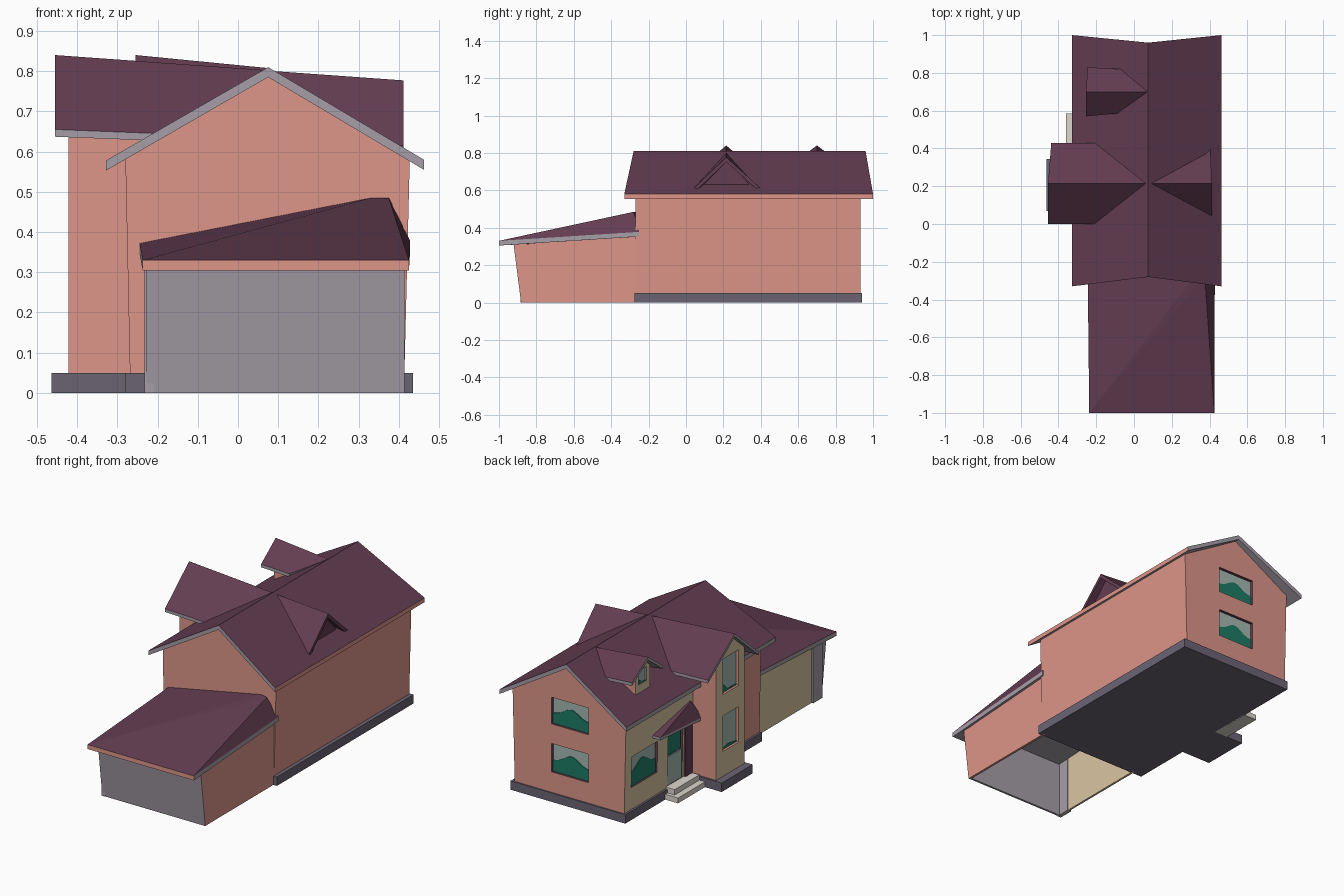
import bpy, bmesh, math

if "Cube" in bpy.data.objects:
    bpy.data.objects.remove(bpy.data.objects["Cube"])

# ---- materials (sRGB converted to linear) ----
COLS = {"salmon wall": (221, 149, 137), "tan wall": (219, 197, 163), "maroon roof": (99, 61, 81),
        "grey trim": (166, 158, 167), "plinth grey": (107, 100, 116), "leaf green": (30, 124, 102),
        "glass": (164, 184, 178), "step white": (220, 214, 206)}
MATS = []
for nm, c in COLS.items():
    m = bpy.data.materials.new(nm)
    m.diffuse_color = [((v / 255 + 0.055) / 1.055) ** 2.4 for v in c] + [1]
    m.use_nodes = True
    m.node_tree.nodes["Principled BSDF"].inputs["Base Color"].default_value = m.diffuse_color
    MATS.append(m)
SALMON, TAN, ROOF, TRIM, PLINTH, GREEN, GLASS, STEP = range(8)


def finish(name, bm, mat):
    """Make an object; mat is an index or a rule (normal, centre) -> index."""
    bmesh.ops.recalc_face_normals(bm, faces=bm.faces)
    for f in bm.faces:
        f.normal_update()
        f.material_index = mat(f.normal, f.calc_center_median()) if callable(mat) else mat
    me = bpy.data.meshes.new(name)
    bm.to_mesh(me)
    bm.free()
    for m in MATS:
        me.materials.append(m)
    ob = bpy.data.objects.new(name, me)
    bpy.context.collection.objects.link(ob)
    return ob


def loft(name, sections, mat):
    """Skin a list of matching closed profiles and cap both ends."""
    bm = bmesh.new()
    rings = [[bm.verts.new(p) for p in s] for s in sections]
    n = len(rings[0])
    for a, b in zip(rings, rings[1:]):
        for i in range(n):
            j = (i + 1) % n
            bm.faces.new((a[i], a[j], b[j], b[i]))
    bm.faces.new(rings[0])
    bm.faces.new(rings[-1])
    return finish(name, bm, mat)


def box(name, x0, x1, y0, y1, z0, z1, mat):
    return loft(name, [[(x0, y0, z), (x1, y0, z), (x1, y1, z), (x0, y1, z)] for z in (z0, z1)], mat)


def hull(name, pts, mat):
    bm = bmesh.new()
    for p in pts:
        bm.verts.new(p)
    bmesh.ops.convex_hull(bm, input=bm.verts)
    bmesh.ops.dissolve_limit(bm, angle_limit=0.01, verts=bm.verts, edges=bm.edges)
    return finish(name, bm, mat)


def gable_roof(name, end_a, end_b, t, mat):
    """Chevron slab; each end is (eave, ridge, eave)."""
    def prof(e):
        return list(e) + [(x, y, z - t) for x, y, z in reversed(e)]
    return loft(name, [prof(end_a), prof(end_b)], mat)


def roof_rule(n, c):
    return ROOF if n.z > 0.2 else TRIM


def wall_rule(n, c):
    return TAN if n.x < -0.7 and c.y > 0.1 else SALMON


# ---- main block ----
def main_profile(y):
    return [(-0.268, y, 0.02), (0.413, y, 0.02), (0.427, y, 0.58), (0.075, y, 0.79), (-0.28, y, 0.585)]


main = loft("main_walls", [main_profile(y) for y in (-0.27, 0.2, 0.933)], wall_rule)
box("main_plinth", -0.28, 0.435, -0.275, 0.94, 0, 0.05, PLINTH)
gable_roof("main_roof",
           [(-0.328, -0.33, 0.578), (0.075, -0.28, 0.81), (0.462, -0.33, 0.58)],
           [(-0.328, 1.0, 0.578), (0.075, 0.96, 0.81), (0.462, 1.0, 0.58)], 0.025,
           lambda n, c: SALMON if n.x > 0.9 else roof_rule(n, c))


# ---- left wing with cross gable ----
def wing_profile(x, apex):
    return [(x, 0.08, 0.02), (x, 0.335, 0.02), (x, 0.335, apex - 0.1), (x, 0.215, apex), (x, 0.08, apex - 0.116)]


wing = loft("wing_walls", [wing_profile(-0.422, 0.82), wing_profile(-0.12, 0.79)],
            lambda n, c: TAN if n.x < -0.7 else SALMON)
box("wing_plinth", -0.464, -0.2, 0.07, 0.345, 0, 0.05, PLINTH)
gable_roof("wing_roof",
           [(-0.455, 0.0, 0.655), (-0.455, 0.215, 0.84), (-0.438, 0.43, 0.655)],
           [(-0.2, 0.0, 0.645), (0.075, 0.215, 0.802), (-0.18, 0.43, 0.645)], 0.018, roof_rule)

# ---- right roof gable with recessed face ----
gable_roof("right_gable_roof",
           [(0.412, 0.045, 0.615), (0.412, 0.215, 0.777), (0.405, 0.395, 0.615)],
           [(0.38, 0.055, 0.615), (0.09, 0.215, 0.80), (0.375, 0.385, 0.615)], 0.025, ROOF)
hull("right_gable_face", [(0.375, 0.06, 0.6), (0.375, 0.37, 0.6), (0.375, 0.215, 0.765),
                          (0.3, 0.1, 0.6), (0.3, 0.34, 0.6), (0.3, 0.215, 0.765)], ROOF)


# ---- small left dormer ----
def dormer_profile(x, apex):
    return [(x, 0.635, 0.6), (x, 0.765, 0.6), (x, 0.765, apex - 0.055), (x, 0.7, apex), (x, 0.635, apex - 0.055)]


dormer = loft("dormer_walls", [dormer_profile(-0.22, 0.818), dormer_profile(-0.02, 0.795)],
              lambda n, c: TAN if n.x < -0.7 else SALMON)
gable_roof("dormer_roof",
           [(-0.255, 0.57, 0.742), (-0.255, 0.7, 0.84), (-0.245, 0.83, 0.742)],
           [(-0.09, 0.585, 0.725), (0.072, 0.7, 0.808), (-0.07, 0.82, 0.725)], 0.018, roof_rule)


# ---- garage: open underneath ----
def slant_wall(name, x0, x1, yb, yt, y1, zf, zb, mat):
    return loft(name, [[(x, yb, 0), (x, y1, 0), (x, y1, zb), (x, yt, zf)] for x in (x0, x1)], mat)


slant_wall("garage_front", -0.228, 0.4135, -0.882, -0.922, -0.87, 0.312, 0.312,
           lambda n, c: SALMON if n.x > 0.7 else TRIM)
slant_wall("garage_right_wall", 0.4, 0.413, -0.871, -0.871, -0.26, 0.312, 0.36,
           lambda n, c: TRIM if n.x < -0.7 else SALMON)
slant_wall("garage_left_wall", -0.222, -0.21, -0.86, -0.86, -0.26, 0.315, 0.355, TAN)
box("garage_column", -0.232, -0.209, -0.885, -0.8, 0, 0.315, TRIM)
outline = [(-0.237, -1.0, 0.33), (-0.245, -0.265, 0.372), (0.425, -1.0, 0.33), (0.428, -0.25, 0.378)]
hull("garage_roof", outline + [(x, y, z - 0.025) for x, y, z in outline]
     + [(0.33, -0.265, 0.485), (0.375, -0.28, 0.485)],
     lambda n, c: ROOF if n.z > 0.15 else SALMON if n.y < -0.7 else TRIM)

# ---- porch roof and steps ----
eave = [(-0.325, 0.69, 0.40), (-0.27, 0.69, 0.40), (-0.325, 0.32, 0.375), (-0.27, 0.32, 0.375)]
hull("porch_roof", eave + [(x, y, z - 0.015) for x, y, z in eave] + [(-0.27, 0.36, 0.47), (-0.285, 0.36, 0.47)],
     roof_rule)
box("lower_step", -0.36, -0.275, 0.345, 0.585, 0, 0.03, STEP)
box("upper_step", -0.325, -0.27, 0.345, 0.565, 0.03, 0.06, STEP)


# ---- windows and door: recess cut into the wall, pane and green plate inside ----
def opening(name, wall, side, face, u0, u1, z0, z1, reveal, green=0.38, hump=0.3, peak=0.5, depth=0.022):
    def pt(u, z, d):
        return (face + d, u, z) if side == "-x" else (u, face - d, z)

    def slab(nm, outline2, d0, d1, mat):
        return loft(nm, [[pt(u, z, d) for u, z in outline2] for d in (d0, d1)], mat)
    rect = [(u0, z0), (u1, z0), (u1, z1), (u0, z1)]
    cut = slab(name + "_cutter", rect, -0.05, depth, reveal)
    cut.hide_render = True
    mod = wall.modifiers.new("cut", "BOOLEAN")
    mod.operation, mod.solver, mod.object = "DIFFERENCE", "EXACT", cut
    bpy.context.view_layer.objects.active = wall
    bpy.ops.object.modifier_apply(modifier=mod.name)
    bpy.data.objects.remove(cut, do_unlink=True)
    slab(name + "_pane", rect, depth - 0.005, depth + 0.002, GLASS)
    # rounded green area in the lower part of the pane
    w, h, n = u1 - u0, z1 - z0, 16
    wave = [(u1 - w * i / n, z0 + h * (green + hump * math.exp(-((i / n - peak) / 0.27) ** 2)))
            for i in range(n + 1)]
    slab(name + "_green", [(u0, z0), (u1, z0)] + wave, depth - 0.009, depth - 0.004, GREEN)


opening("back_lower_window", main, "+y", 0.933, -0.045, 0.185, 0.165, 0.325, ROOF)
opening("back_upper_window", main, "+y", 0.933, -0.045, 0.185, 0.435, 0.585, ROOF)
opening("left_window", main, "-x", -0.274, 0.645, 0.875, 0.175, 0.35, ROOF, 0.42)
opening("front_door", main, "-x", -0.272, 0.42, 0.55, 0.06, 0.35, ROOF, 0.5, 0.1)
opening("wing_lower_window", wing, "-x", -0.422, 0.135, 0.275, 0.19, 0.39, SALMON, 0.03, 0.05)
opening("wing_upper_window", wing, "-x", -0.422, 0.135, 0.275, 0.51, 0.71, SALMON, 0.03, 0.25, 0.05)
opening("dormer_window", dormer, "-x", -0.22, 0.665, 0.735, 0.685, 0.765, TRIM, 0.05, 0.2, 0.2, 0.014)
# door: glass lower panel, green upper light, maroon side strip
box("door_panel", -0.266, -0.262, 0.42, 0.55, 0.06, 0.22, GLASS)
box("door_light", -0.266, -0.262, 0.43, 0.54, 0.23, 0.35, GREEN)
box("door_side_strip", -0.281, -0.272, 0.345, 0.405, 0.06, 0.36, ROOF)
